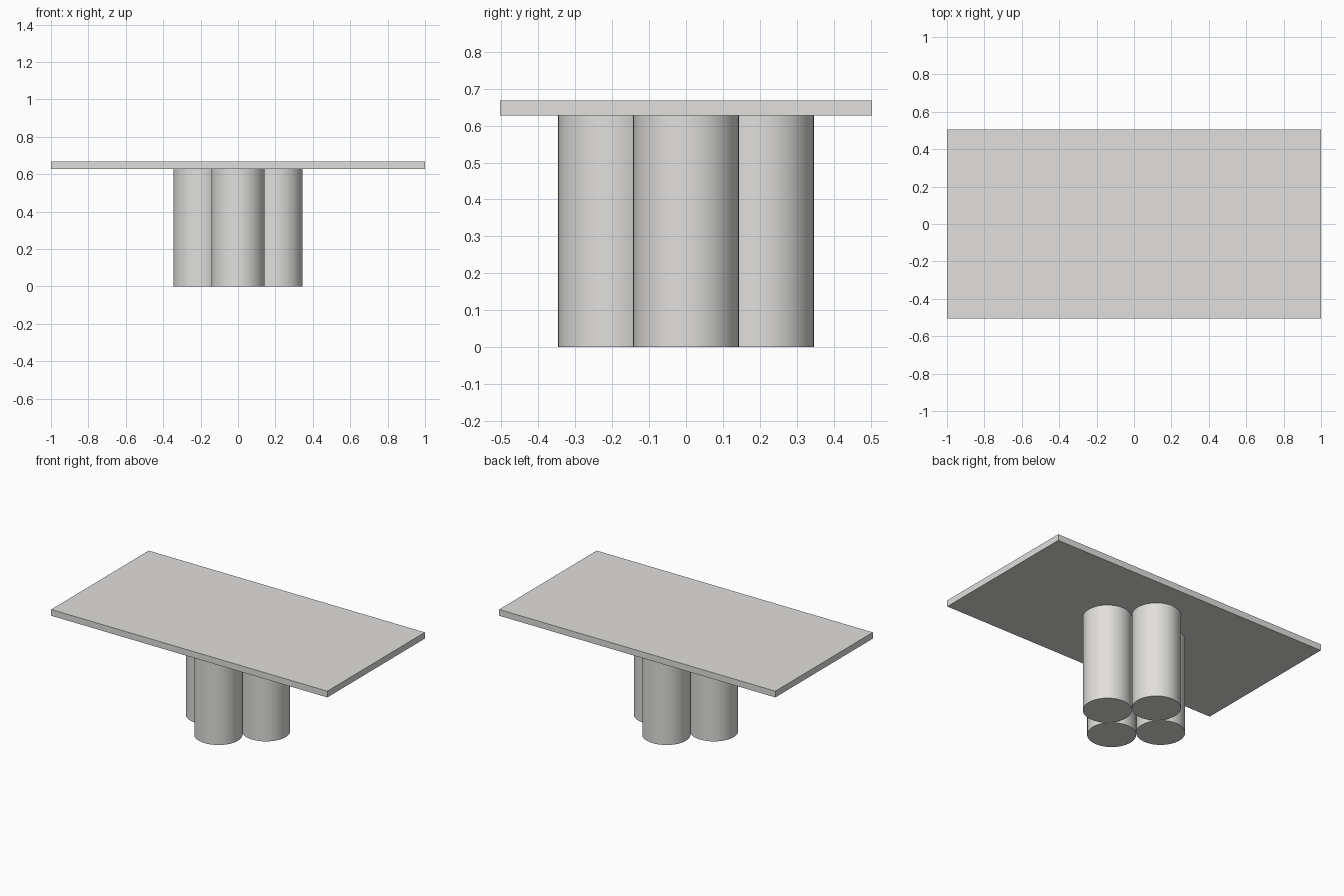
import bpy
import math

if "Cube" in bpy.data.objects:
    bpy.data.objects.remove(bpy.data.objects["Cube"])

TOP_Z, SLAB = 0.668, 0.041          # overall height, tabletop thickness
LEG_R, LEG_D = 0.143, 0.203         # leg radius, distance from the centre
LEG_H = TOP_Z - SLAB

mat = bpy.data.materials.new("warm light grey")
mat.diffuse_color = (0.75, 0.742, 0.722, 1.0)
mat.use_nodes = True
mat.node_tree.nodes["Principled BSDF"].inputs["Base Color"].default_value = mat.diffuse_color

# Tabletop: thin rectangular slab
bpy.ops.mesh.primitive_cube_add(size=1, location=(0, 0, TOP_Z - SLAB / 2))
top = bpy.context.object
top.name = "tabletop"
top.scale = (2.0, 1.008, SLAB)
bpy.ops.object.transform_apply(location=False, rotation=False, scale=True)
top.data.materials.append(mat)

# Four thick round legs clustered in a diamond
for i, name in enumerate(("right_leg", "back_leg", "left_leg", "front_leg")):
    a = i * math.pi / 2
    bpy.ops.mesh.primitive_cylinder_add(
        vertices=64, radius=LEG_R, depth=LEG_H,
        location=(LEG_D * math.cos(a), LEG_D * math.sin(a), LEG_H / 2))
    leg = bpy.context.object
    leg.name = name
    leg.data.materials.append(mat)
    bpy.ops.object.shade_smooth_by_angle(angle=math.radians(30))
